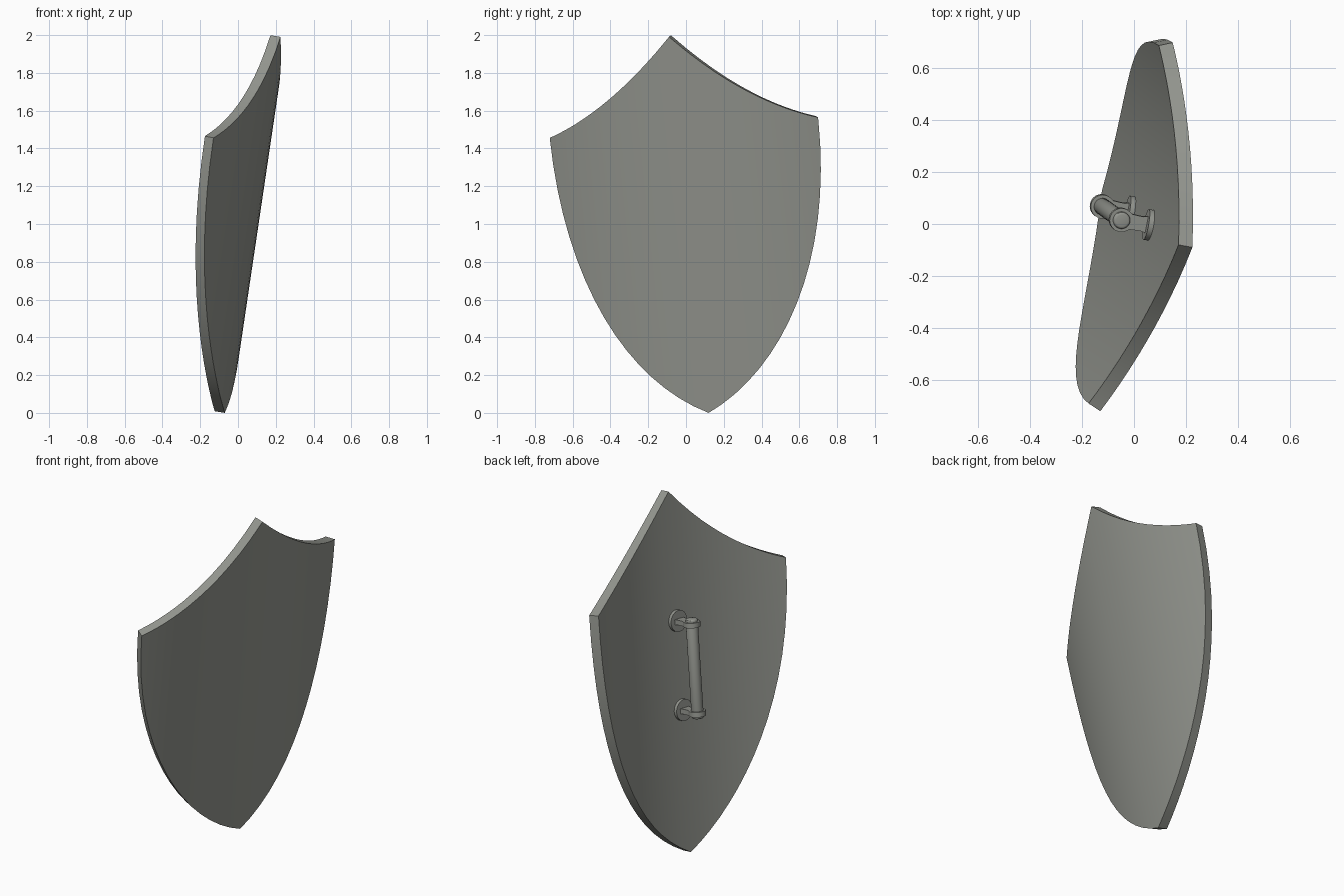
import bpy, bmesh, math
from mathutils import Vector, Matrix

if "Cube" in bpy.data.objects:
    bpy.data.objects.remove(bpy.data.objects["Cube"], do_unlink=True)

# Material
steel = bpy.data.materials.new("warm_grey_steel")
steel.use_nodes = True
colour = (0.30, 0.31, 0.28, 1)
steel.diffuse_color = colour
steel.node_tree.nodes["Principled BSDF"].inputs["Base Color"].default_value = colour

# Leaning frame with its origin at the lower tip: x across, y up the shield, z outward
up = Vector((0.295, -0.21, 1.99)).normalized()
across = Vector((0.28, 1.42, 0.115))
across = (across - up * across.dot(up)).normalized()
out = across.cross(up)
frame = Matrix((across, up, out)).transposed().to_4x4()
frame.translation = (-0.07, 0.12, 0)

RADIUS, THICK = 1.89, 0.055
HALF, CORNER, PEAK, SAG = 0.726, 1.511, 2.023, 0.058
COLUMNS = 16


def finish(bm, name, solidify=0):
    """Turn a bmesh into a placed, shaded object."""
    mesh = bpy.data.meshes.new(name)
    bm.to_mesh(mesh)
    bm.free()
    mesh.materials.append(steel)
    obj = bpy.data.objects.new(name, mesh)
    bpy.context.collection.objects.link(obj)
    bpy.ops.object.select_all(action='DESELECT')
    obj.select_set(True)
    bpy.context.view_layer.objects.active = obj
    if solidify:
        mod = obj.modifiers.new("Thickness", 'SOLIDIFY')
        mod.thickness = solidify
        mod.offset = -1
        bpy.ops.object.modifier_apply(modifier=mod.name)
    bpy.ops.object.shade_smooth_by_angle(angle=math.radians(30))
    obj.matrix_world = frame
    return obj


def lower_edge(t):
    """Curve from the upper corner (t=0) down to the tip (t=1)."""
    a, b, c = (1 - t) ** 3, 3 * t * (1 - t) ** 2, 3 * t * t * (1 - t)
    return a * HALF + b * HALF + c * 0.42, a * CORNER + b * 0.73 + c * 0.2


def upper_edge(u):
    k = u / HALF
    return PEAK + (CORNER - PEAK) * k - 4 * SAG * k * (1 - k)


# Shield plate: vertical strips wrapped on a cylinder
bm = bmesh.new()
columns = []
for i in range(-COLUMNS, COLUMNS + 1):
    u, low = lower_edge(1 - abs(i) / COLUMNS)
    high = upper_edge(u)
    x = math.copysign(u, i)
    z = math.sqrt(RADIUS ** 2 - u * u) - RADIUS
    heights = [low] if abs(i) == COLUMNS else [low, high]
    columns.append([bm.verts.new((x, y, z)) for y in heights])
for left, right in zip(columns, columns[1:]):
    bm.faces.new([left[0]] + right + left[:0:-1])
finish(bm, "shield_plate", THICK)


# Grip brackets: round base disc and flat eyelet plate
BAR_DEPTH = THICK + 0.12
for label, height in (("lower", 0.80), ("upper", 1.30)):
    bm = bmesh.new()
    bmesh.ops.create_cone(bm, cap_ends=True, segments=32, radius1=0.06, radius2=0.06,
                          depth=0.024, matrix=Matrix.Translation((0, height, -THICK - 0.008)))
    finish(bm, label + "_base_disc")

    bm = bmesh.new()
    side = [(0.036, -THICK), (0.028, -THICK - 0.04), (0.03, -BAR_DEPTH + 0.038)]
    arc = [(0.046 * math.cos(a), -BAR_DEPTH - 0.046 * math.sin(a))
           for a in (math.radians(-35 + 250 * i / 20) for i in range(21))]
    outline = side + arc + [(-x, z) for x, z in reversed(side)]
    face = bm.faces.new([bm.verts.new((x, height - 0.014, z)) for x, z in outline])
    extruded = bmesh.ops.extrude_face_region(bm, geom=[face])
    verts = [v for v in extruded["geom"] if isinstance(v, bmesh.types.BMVert)]
    bmesh.ops.translate(bm, verts=verts, vec=(0, 0.028, 0))
    bmesh.ops.recalc_face_normals(bm, faces=bm.faces)
    finish(bm, label + "_eyelet_arm")

# Grip bar with softly rounded ends
bm = bmesh.new()
turn = Matrix.Translation((0, 1.05, -BAR_DEPTH)) @ Matrix.Rotation(math.pi / 2, 4, 'X')
bmesh.ops.create_cone(bm, cap_ends=True, segments=32, radius1=0.033, radius2=0.033,
                      depth=0.56, matrix=turn)
rims = [e for e in bm.edges if abs(e.verts[0].co.y - e.verts[1].co.y) < 0.01]
bmesh.ops.bevel(bm, geom=rims, offset=0.01, segments=3, profile=0.5, affect='EDGES')
finish(bm, "grip_bar")
